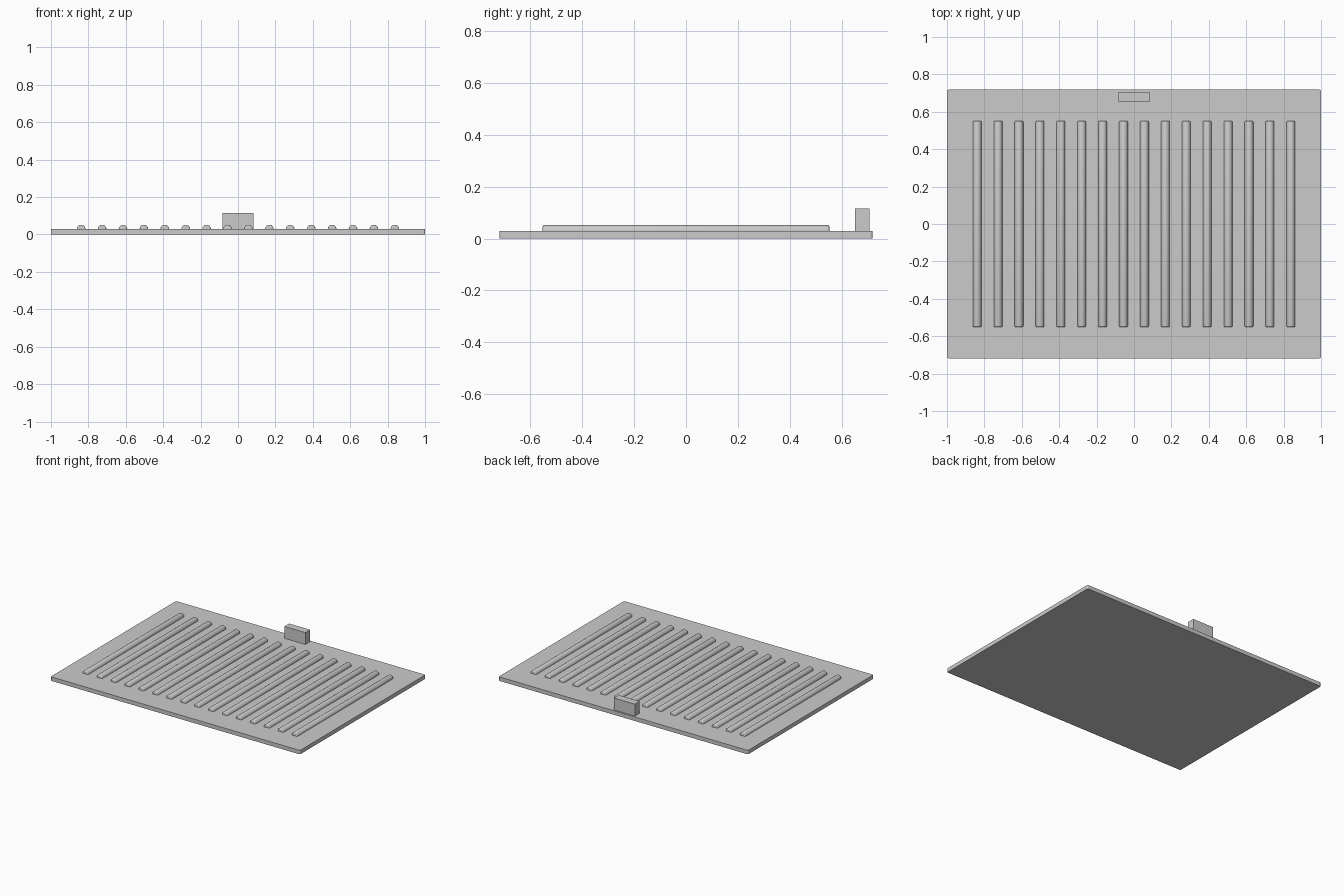
import bpy, bmesh, math
from mathutils import Matrix

cube = bpy.data.objects.get("Cube")
if cube:
    bpy.data.objects.remove(cube, do_unlink=True)

PLATE_TOP = 0.029
RIB_COUNT = 16
RIB_SPACING = 0.1118
RIB_RADIUS = 0.023
RIB_LENGTH = 1.104

grey = bpy.data.materials.new("light grey")
grey.use_nodes = True
colour = (0.6, 0.6, 0.6, 1)
grey.diffuse_color = colour
grey.node_tree.nodes["Principled BSDF"].inputs["Base Color"].default_value = colour


def add_object(name, bm, location):
    mesh = bpy.data.meshes.new(name)
    bm.to_mesh(mesh)
    bm.free()
    mesh.materials.append(grey)
    obj = bpy.data.objects.new(name, mesh)
    obj.location = location
    bpy.context.collection.objects.link(obj)
    return obj


def box(name, size, location, corner=0):
    bm = bmesh.new()
    bmesh.ops.create_cube(bm, size=1, matrix=Matrix.Diagonal((*size, 1)))
    if corner:
        upright = [e for e in bm.edges
                   if abs(e.verts[0].co.z - e.verts[1].co.z) > size[2] / 2]
        bmesh.ops.bevel(bm, geom=upright, offset=corner, segments=3,
                        profile=0.5, affect='EDGES')
    return add_object(name, bm, location)


# Base plate with slightly rounded corners, and the block at the back
box("base_plate", (2, 1.436, PLATE_TOP), (0, 0, PLATE_TOP / 2), 0.008)
box("rear_block", (0.168, 0.055, 0.086), (0, 0.679, PLATE_TOP + 0.043))

# Half-round rib with softened ends, shared by the whole row
bm = bmesh.new()
bmesh.ops.create_cone(bm, cap_ends=True, segments=24, radius1=RIB_RADIUS,
                      radius2=RIB_RADIUS, depth=RIB_LENGTH,
                      matrix=Matrix.Rotation(math.pi / 2, 4, 'X'))
rims = [e for e in bm.edges if abs(e.verts[0].co.y - e.verts[1].co.y) < 0.01]
bmesh.ops.bevel(bm, geom=rims, offset=0.007, segments=3, profile=0.5,
                affect='EDGES')
bmesh.ops.bisect_plane(bm, geom=bm.verts[:] + bm.edges[:] + bm.faces[:],
                       plane_co=(0, 0, -0.004), plane_no=(0, 0, 1),
                       clear_inner=True)
bmesh.ops.holes_fill(bm, edges=[e for e in bm.edges if e.is_boundary])
bmesh.ops.recalc_face_normals(bm, faces=bm.faces[:])
first_x = -RIB_SPACING * (RIB_COUNT - 1) / 2
rib = add_object("rib_1", bm, (first_x, 0, PLATE_TOP))
bpy.context.view_layer.objects.active = rib
rib.select_set(True)
bpy.ops.object.shade_smooth_by_angle(angle=math.radians(40))

for i in range(1, RIB_COUNT):
    copy = rib.copy()
    copy.name = f"rib_{i + 1}"
    copy.location.x = first_x + i * RIB_SPACING
    bpy.context.collection.objects.link(copy)
